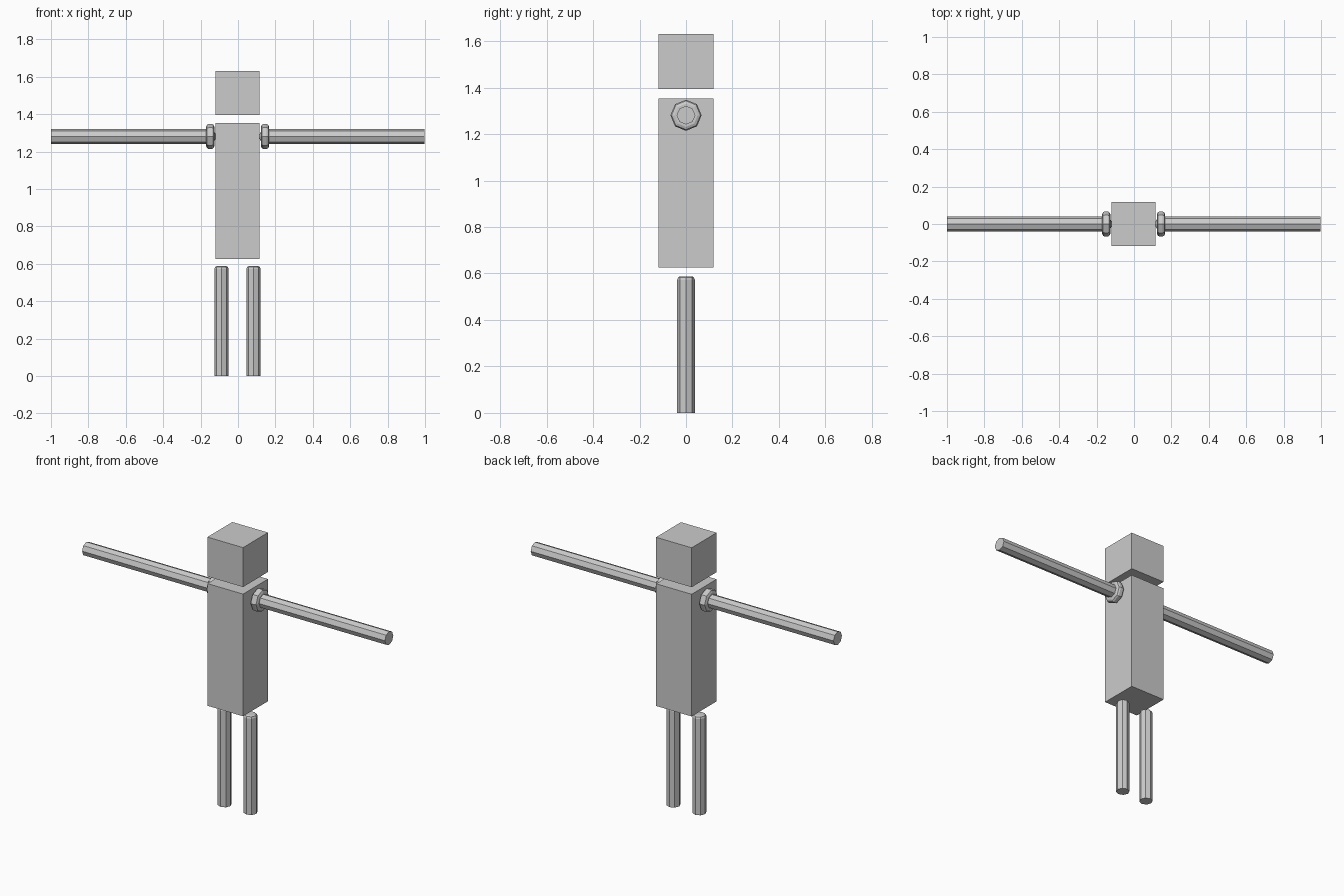
import bpy, bmesh
from math import pi, cos, sin
from mathutils import Matrix

if "Cube" in bpy.data.objects:
    bpy.data.objects.remove(bpy.data.objects["Cube"], do_unlink=True)

grey = bpy.data.materials.new("plain grey")
grey.use_nodes = True
colour = (0.6, 0.6, 0.6, 1)
grey.diffuse_color = colour
grey.node_tree.nodes["Principled BSDF"].inputs["Base Color"].default_value = colour


def add_object(name, bm, matrix):
    bmesh.ops.recalc_face_normals(bm, faces=bm.faces)
    mesh = bpy.data.meshes.new(name)
    bm.to_mesh(mesh)
    bm.free()
    mesh.materials.append(grey)
    obj = bpy.data.objects.new(name, mesh)
    bpy.context.collection.objects.link(obj)
    obj.matrix_world = matrix
    return obj


def box(name, bottom, top, width=0.235):
    bm = bmesh.new()
    bmesh.ops.create_cube(bm, size=1)
    bmesh.ops.scale(bm, vec=(width, width, top - bottom), verts=bm.verts)
    add_object(name, bm, Matrix.Translation((-0.002, 0, (bottom + top) / 2)))


def lathe(name, profile, matrix, sides=8):
    """Turn (radius, height) points around z, closing both ends."""
    bm = bmesh.new()
    rings = [[bm.verts.new((r * cos(2 * pi * i / sides), r * sin(2 * pi * i / sides), z))
              for i in range(sides)] for r, z in profile]
    for low, high in zip(rings, rings[1:]):
        for i in range(sides):
            j = (i + 1) % sides
            bm.faces.new((low[i], low[j], high[j], high[i]))
    bm.faces.new(rings[0])
    bm.faces.new(rings[-1])
    add_object(name, bm, matrix)


# Head and torso blocks
box("head", 1.395, 1.63)
box("torso", 0.625, 1.353)

# Legs with a softened upper rim
leg = [(0.038, 0), (0.038, 0.573), (0.034, 0.583), (0.026, 0.588)]
# Shoulder collars and straight arms, measured outward from the body
collar = [(0.05, 0.124), (0.062, 0.129), (0.067, 0.138),
          (0.067, 0.155), (0.062, 0.164), (0.05, 0.169)]
arm = [(0.01, 0.117), (0.03, 0.126), (0.04, 0.14), (0.04, 0.998)]

for side, sign in (("left", 1), ("right", -1)):
    lathe(side + "_leg", leg, Matrix.Translation((sign * 0.0855 - 0.003, 0, 0)))
    outward = Matrix.Translation((-0.002, 0, 1.281)) @ Matrix.Rotation(sign * pi / 2, 4, "Y")
    lathe(side + "_collar", collar, outward)
    lathe(side + "_arm", arm, outward)
